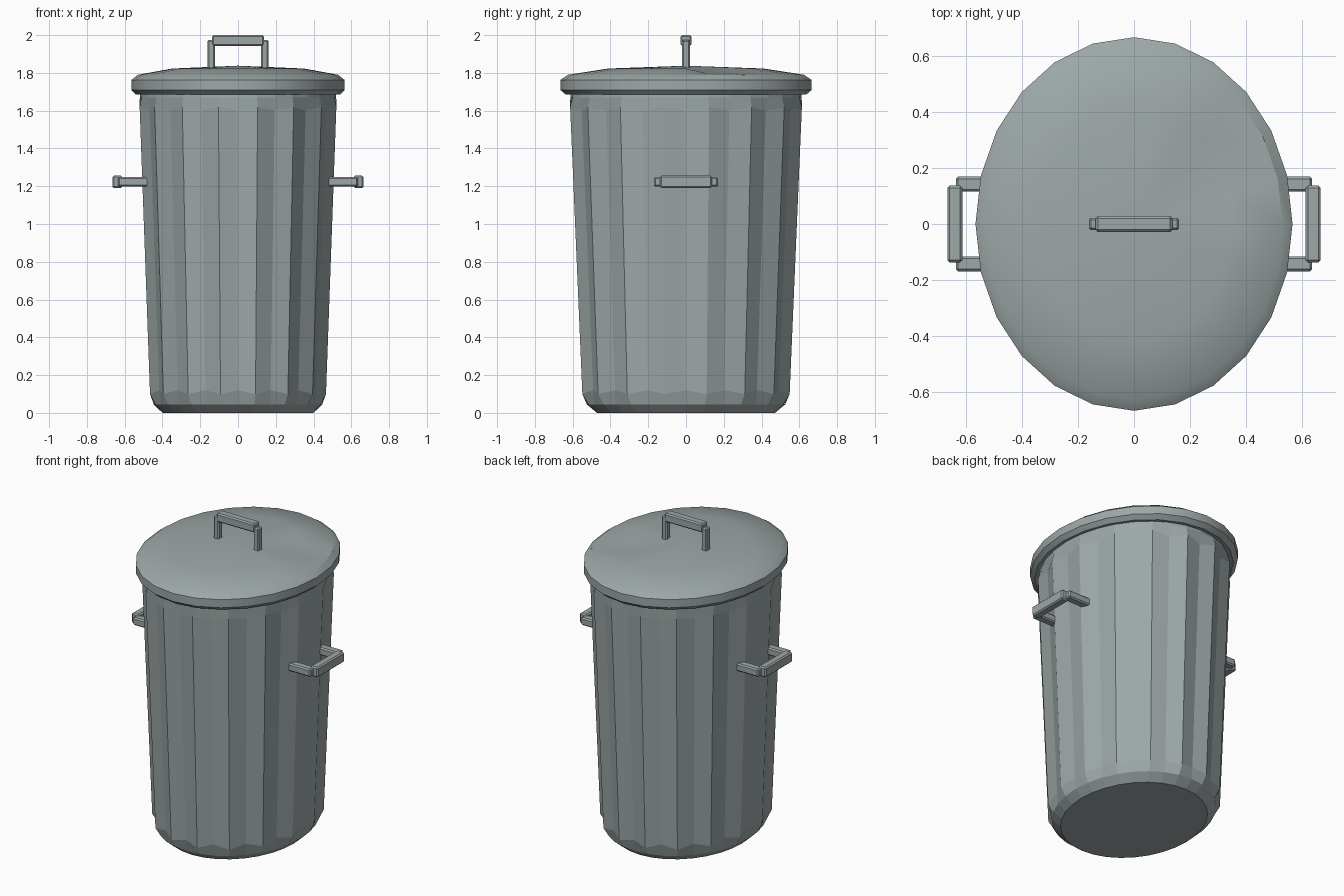
import bpy, bmesh
from math import sin, cos, pi, radians

if "Cube" in bpy.data.objects:
    bpy.data.objects.remove(bpy.data.objects["Cube"], do_unlink=True)

# Galvanised metal
COLOUR = (0.34, 0.39, 0.39, 1)
metal = bpy.data.materials.new("galvanised_grey")
metal.use_nodes = True
metal.diffuse_color = COLOUR
metal.node_tree.nodes["Principled BSDF"].inputs["Base Color"].default_value = COLOUR

STRETCH = 1.178  # the can is oval, longer front to back


def finish(name, bm, smooth=None):
    bmesh.ops.recalc_face_normals(bm, faces=bm.faces)
    mesh = bpy.data.meshes.new(name)
    bm.to_mesh(mesh)
    bm.free()
    mesh.materials.append(metal)
    obj = bpy.data.objects.new(name, mesh)
    bpy.context.collection.objects.link(obj)
    if smooth:
        bpy.ops.object.select_all(action="DESELECT")
        obj.select_set(True)
        bpy.context.view_layer.objects.active = obj
        bpy.ops.object.shade_smooth_by_angle(angle=radians(smooth))
    return obj


def lathe(bm, rings, sides, point):
    """Skin rings of points; point(ring, index) gives (radius, z)."""
    loops = []
    for ring in rings:
        loop = []
        for i in range(sides):
            r, z = point(ring, i)
            a = 2 * pi * i / sides
            loop.append(bm.verts.new((r * cos(a), r * STRETCH * sin(a), z)))
        loops.append(loop)
    for low, high in zip(loops, loops[1:]):
        for i in range(sides):
            j = (i + 1) % sides
            bm.faces.new((low[i], low[j], high[j], high[i]))
    bm.faces.new(loops[0])
    return loops


# Fluted body: every second point sinks into a groove
FLUTES = 16
DEPTH = 0.024


def body_point(ring, i):
    r, z, groove_z = ring
    if groove_z is not None and i % 2 == 0:
        return r - DEPTH, groove_z
    return r, z


body_rings = [
    (0.40, 0, None),
    (0.446, 0.045, None),
    (0.475, 0.1, 0.12),
    (0.531, 1.62, 1.6),
    (0.52, 1.67, None),
    (0.515, 1.72, None),
]
bm = bmesh.new()
top = lathe(bm, body_rings, FLUTES * 2, body_point)[-1]
bm.faces.new(top)
finish("fluted_body", bm)

# Domed lid with a rolled rim and a shallow dent
LID_SIDES = 24


def lid_point(ring, i):
    r, z, dent = ring
    return r, z - (dent if 1 <= i <= 3 else 0)


lid_rings = [
    (0.50, 1.69, 0),
    (0.54, 1.685, 0),
    (0.565, 1.71, 0),
    (0.565, 1.762, 0),
    (0.53, 1.79, 0),
    (0.35, 1.823, 0.025),
]
bm = bmesh.new()
crown = lathe(bm, lid_rings, LID_SIDES, lid_point)[-1]
peak = bm.verts.new((0, 0, 1.838))
for a, b in zip(crown, crown[1:] + crown[:1]):
    bm.faces.new((a, b, peak))
finish("lid", bm, 30)


def add_box(bm, low, high, bevel=0.008):
    part = bmesh.new()
    bmesh.ops.create_cube(part, size=1)
    for v in part.verts:
        for k in range(3):
            v.co[k] = (low[k] + high[k]) / 2 + v.co[k] * (high[k] - low[k])
    bmesh.ops.bevel(part, geom=part.edges[:], offset=bevel, segments=1, affect="EDGES")
    temp = bpy.data.meshes.new("part")
    part.to_mesh(temp)
    part.free()
    bm.from_mesh(temp)
    bpy.data.meshes.remove(temp)


# Lid handle: two posts and a grip
bm = bmesh.new()
for x in (-0.142, 0.142):
    add_box(bm, (x - 0.019, -0.022, 1.8), (x + 0.019, 0.022, 1.975))
add_box(bm, (-0.137, -0.028, 1.943), (0.137, 0.028, 2.0))
finish("lid_handle", bm)

# Side handles: two arms and a grip on each side
for side, name in ((1, "left_handle"), (-1, "right_handle")):
    bm = bmesh.new()
    for y in (-0.142, 0.142):
        add_box(bm, (0.46, y - 0.027, 1.198), (0.635, y + 0.027, 1.248))
    add_box(bm, (0.612, -0.137, 1.19), (0.665, 0.137, 1.256))
    for v in bm.verts:
        v.co.x *= side
    finish(name, bm)
